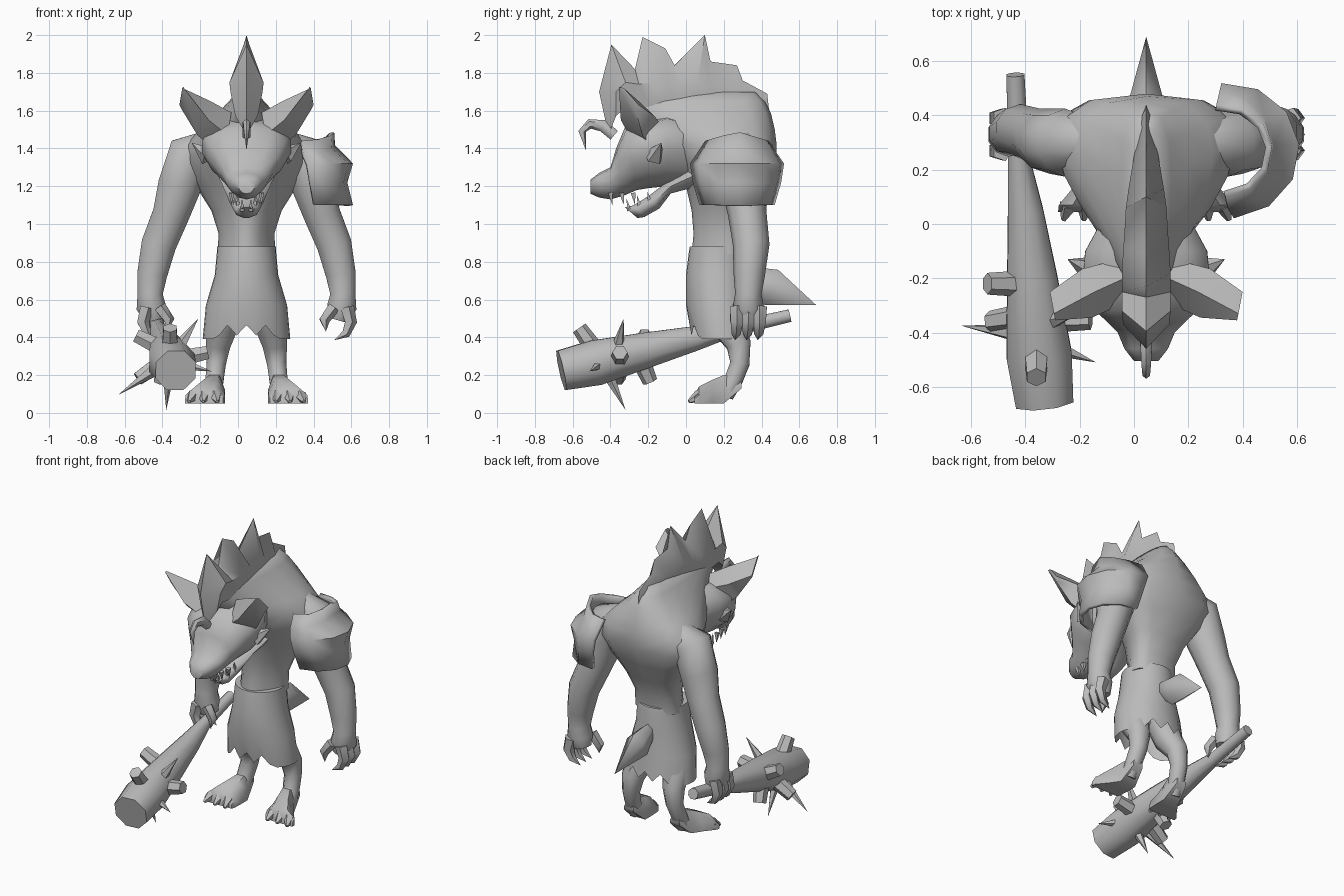
import bpy, bmesh, math
from mathutils import Vector

CX = 0.045                      # body centre line
grey = bpy.data.materials.new("plain_grey")
grey.diffuse_color = (0.5, 0.5, 0.5, 1)


def finish(name, rings, caps=(True, True), closed=True, angle=55):
    """Skin a list of equal-length point rings."""
    bm = bmesh.new()
    vs = [[bm.verts.new(p) for p in r] for r in rings]
    n = len(rings[0])
    for a, b in zip(vs, vs[1:]):
        for i in range(n if closed else n - 1):
            j = (i + 1) % n
            bm.faces.new((a[i], a[j], b[j], b[i]))
    if caps[0]:
        bm.faces.new(vs[0])
    if caps[1]:
        bm.faces.new(vs[-1])
    bmesh.ops.remove_doubles(bm, verts=bm.verts, dist=0.0005)
    bmesh.ops.recalc_face_normals(bm, faces=bm.faces)
    me = bpy.data.meshes.new(name)
    bm.to_mesh(me)
    bm.free()
    ob = bpy.data.objects.new(name, me)
    bpy.context.collection.objects.link(ob)
    me.materials.append(grey)
    bpy.ops.object.select_all(action='DESELECT')
    ob.select_set(True)
    bpy.context.view_layer.objects.active = ob
    bpy.ops.object.shade_smooth_by_angle(angle=math.radians(angle))
    return ob


def limb(name, pts, n=8, flat=1.0, angle=55):
    """Tube through (x, y, z, radius) points."""
    P = [Vector(p[:3]) for p in pts]
    whole = P[-1] - P[0]
    ref = Vector((0, 1, 0)) if abs(whole.z) > abs(whole.y) else Vector((0, 0, 1))
    rings = []
    for i, p in enumerate(P):
        d = (P[min(i + 1, len(P) - 1)] - P[max(i - 1, 0)]).normalized()
        u = ref.cross(d).normalized()
        v = d.cross(u)
        r = pts[i][3]
        rings.append([p + r * (math.cos(t) * u * flat + math.sin(t) * v)
                      for t in (2 * math.pi * (k + .5) / n for k in range(n))])
    return finish(name, rings, angle=angle)


def spike(name, base, tip, r, n=5, end=0.0):
    return limb(name, [(*base, r), (*tip, end)], n, angle=40)


def loft(name, secs, axis, n=14, taper=0.0, power=0.85):
    """Rings from (position, half width, low, high, tilt) across z or y."""
    rings = []
    for pos, w, lo, hi, tilt in secs:
        ring = []
        for k in range(n):
            t = 2 * math.pi * k / n
            c, s = math.cos(t), math.sin(t)
            x = CX + w * math.copysign(abs(c) ** power, c) * (1 + taper * s)
            q = (lo + hi) / 2 + (hi - lo) / 2 * s
            ring.append((x, q, pos + tilt * s) if axis == 'z' else (x, pos + tilt * s, q))
        rings.append(ring)
    return finish(name, rings)


# hunched torso
loft("torso", [(0.84, .14, .03, .31, 0), (0.95, .135, .04, .32, 0), (1.07, .17, .03, .37, 0),
               (1.2, .245, .0, .43, 0), (1.32, .315, -.05, .475, 0), (1.42, .30, -.13, .48, 0),
               (1.5, .225, -.22, .47, 0), (1.585, .14, -.32, .45, 0), (1.65, .085, -.36, .42, 0),
               (1.70, .045, -.32, .37, 0)], 'z', 16, .42, .75)

# head with snout, and lower jaw
loft("head", [(.02, .16, 1.2, 1.56, 0), (-.1, .225, 1.2, 1.58, 0), (-.2, .235, 1.19, 1.56, 0),
              (-.29, .205, 1.18, 1.52, -.03), (-.35, .145, 1.15, 1.40, -.02), (-.40, .105, 1.13, 1.30, 0),
              (-.46, .08, 1.14, 1.27, 0), (-.505, .045, 1.16, 1.235, 0)], 'y', 12, .25)
loft("lower_jaw", [(.04, .15, 1.19, 1.32, 0), (-.08, .125, 1.16, 1.24, 0), (-.17, .09, 1.08, 1.15, -.03),
                   (-.25, .065, 1.035, 1.10, -.03), (-.29, .04, 1.03, 1.09, -.035)], 'y', 10)

# teeth, cheeks and ears on both sides
for s in (-1, 1):
    side = "right" if s < 0 else "left"
    for k in range(3):
        y = -.40 + .06 * k
        spike(f"{side}_upper_tooth_{k}", (CX + s * (.06 + .01 * k), y, 1.165),
              (CX + s * (.06 + .01 * k), y + .01, 1.10), .018, 4)
        y = -.30 + .055 * k
        spike(f"{side}_lower_tooth_{k}", (CX + s * (.022 + .022 * k), y, 1.07 + .02 * k),
              (CX + s * (.024 + .023 * k), y - .015, 1.135 + .02 * k), .016, 4)
    spike(f"{side}_cheek_tuft", (CX + s * .20, -.17, 1.36), (CX + s * .29, -.13, 1.43), .055, 5)
    ear = (((.10, -.30, 1.47), (.08, -.2, 1.59), (.10, -.13, 1.52), (.19, -.19, 1.41)),
           ((.20, -.345, 1.55), (.19, -.25, 1.65), (.235, -.165, 1.57), (.26, -.23, 1.47)),
           ((.335, -.355, 1.725), (.34, -.33, 1.72), (.355, -.25, 1.63), (.345, -.27, 1.61)))
    finish(f"{side}_ear", [[(CX + s * d, y, z) for d, y, z in r] for r in ear], angle=60)

# curled forelock
limb("forelock", [(CX, -.38, 1.47, .03), (CX, -.44, 1.52, .032), (CX, -.51, 1.53, .026),
                  (CX, -.55, 1.49, .02), (CX, -.53, 1.39, 0)], 6, .8)

# spiky mane: ridge point, widest points and sunken root
mane = [(-.41, 1.47, -.41, 1.47, .0), (-.46, 1.70, -.37, 1.70, .085), (-.395, 1.95, -.32, 1.75, .09),
        (-.27, 1.82, -.25, 1.74, .09), (-.23, 1.99, -.18, 1.75, .09), (-.11, 1.93, -.1, 1.74, .085),
        (-.06, 1.84, -.03, 1.73, .08), (.10, 2.0, .06, 1.75, .075), (.13, 1.86, .13, 1.73, .065),
        (.27, 1.84, .22, 1.72, .05), (.30, 1.76, .28, 1.69, .04), (.43, 1.69, .38, 1.64, .025),
        (.44, 1.6, .44, 1.59, 0)]
finish("mane", [[(CX - w * .7, yb, zb - w * 1.5), (CX - w, yb, zb), (CX, y, z), (CX + w, yb, zb),
                 (CX + w * .7, yb, zb - w * 1.5)] for y, z, yb, zb, w in mane], (False, False), True, 45)

# arms, hands, legs and feet
for s in (-1, 1):
    side = "right" if s < 0 else "left"
    X = lambda d: CX + s * d
    limb(f"{side}_arm", [(X(.2), .30, 1.41, .09), (X(.30), .30, 1.37, .125), (X(.355), .305, 1.20, .12),
                         (X(.40), .325, 1.05, .102), (X(.465), .345, .89, .097), (X(.50), .335, .73, .083),
                         (X(.51), .33, .63, .07), (X(.505), .33, .56, .082), (X(.485), .33, .49, .055)], 10)
    for k, y in enumerate((.27, .33, .39)):
        limb(f"{side}_finger_{k}", [(X(.53), y, .56, .04), (X(.55), y, .48, .035),
                                    (X(.525), y - .005, .42, .025), (X(.465), y - .01, .385, 0)], 5)
    limb(f"{side}_thumb", [(X(.46), .27, .56, .035), (X(.41), .26, .49, .03), (X(.42), .25, .43, 0)], 5)
    limb(f"{side}_leg", [(X(.10), .19, .58, .10), (X(.13), .22, .46, .09), (X(.15), .28, .36, .07),
                         (X(.16), .285, .26, .055), (X(.17), .25, .17, .052), (X(.175), .21, .09, .045)], 8)
    foot = []
    for x, y, w, low, top in ((.17, .295, .035, .13, .18), (.17, .20, .055, .05, .20),
                              (.19, .14, .075, .05, .175), (.22, .07, .102, .05, .14),
                              (.225, .045, .10, .05, .10)):
        foot.append([(X(x + a * w), y, low + b * (top - low)) for a, b in
                     ((-1, 0), (-1, .5), (-.5, 1), (.5, 1), (1, .5), (1, 0))])
    finish(f"{side}_foot", foot)
    for k in (-1, 0, 1):
        spike(f"{side}_toe_{k + 1}", (X(.225 + .06 * k), .07, .09),
              (X(.23 + .075 * k), .015, .06), .035, 5, .01)

# kilt with torn hem at front and back, open underneath
rows = []
for z, w, y0, y1 in ((.88, .155, .02, .33), (.85, .157, .015, .335), (.73, .168, .0, .34),
                     (.57, .215, .0, .355), (.40, .232, .025, .37)):
    row = []
    for k in range(28):
        t = 2 * math.pi * k / 28
        torn = abs(math.sin(t)) > .75
        hem = (.065 if k % 2 else .01) if torn else -.01
        row.append((CX + w * math.cos(t), (y0 + y1) / 2 + (y1 - y0) / 2 * math.sin(t),
                    z + hem * (z == .40)))
    rows.append(row)
finish("kilt", rows, (True, False))

# stubby tail
limb("tail", [(CX, .29, .73, .04), (CX, .35, .71, .065), (CX, .45, .665, .10), (CX, .69, .57, 0)], 6, .7)

# shoulder plate: open curved shell with flared rims
shell = []
for z, cx, rx, ry in ((1.49, .32, .19, .17), (1.42, .33, .185, .215), (1.32, .345, .265, .25),
                      (1.22, .365, .215, .235), (1.10, .385, .225, .2)):
    shell.append([(cx + rx * math.cos(t), .27 + ry * math.sin(t), z - .05 * (z > 1.4) * abs(math.sin(t)))
                  for t in (math.radians(-85 + 180 * k / 6) for k in range(7))])
plate = finish("shoulder_plate", shell, (False, False), False, 50)
mod = plate.modifiers.new("thickness", 'SOLIDIFY')
mod.thickness = .025
mod.offset = -1

# club with pegs and spikes
limb("club", [(-.437, .55, .515, .036), (-.425, .25, .445, .042), (-.40, .05, .395, .07),
              (-.375, -.2, .335, .1), (-.35, -.48, .265, .13), (-.33, -.66, .225, .115)], 8, angle=50)
pegs = [((-.36, -.48, .33), (-.36, -.565, .45)), ((-.4, -.22, .34), (-.54, -.22, .41)),
        ((-.3, -.35, .29), (-.16, -.35, .32)), ((-.4, -.34, .27), (-.53, -.36, .18)),
        ((-.39, -.24, .28), (-.41, -.19, .165))]
for k, (a, b) in enumerate(pegs):
    spike(f"club_peg_{k}", a, b, .05, 6, .04)
tips = [((-.37, -.42, .22), (-.38, -.32, .015)), ((-.3, -.45, .26), (-.14, -.51, .22)),
        ((-.44, -.4, .23), (-.635, -.375, .095)), ((-.31, -.36, .35), (-.21, -.33, .5))]
for k, (a, b) in enumerate(tips):
    spike(f"club_spike_{k}", a, b, .035, 5)
